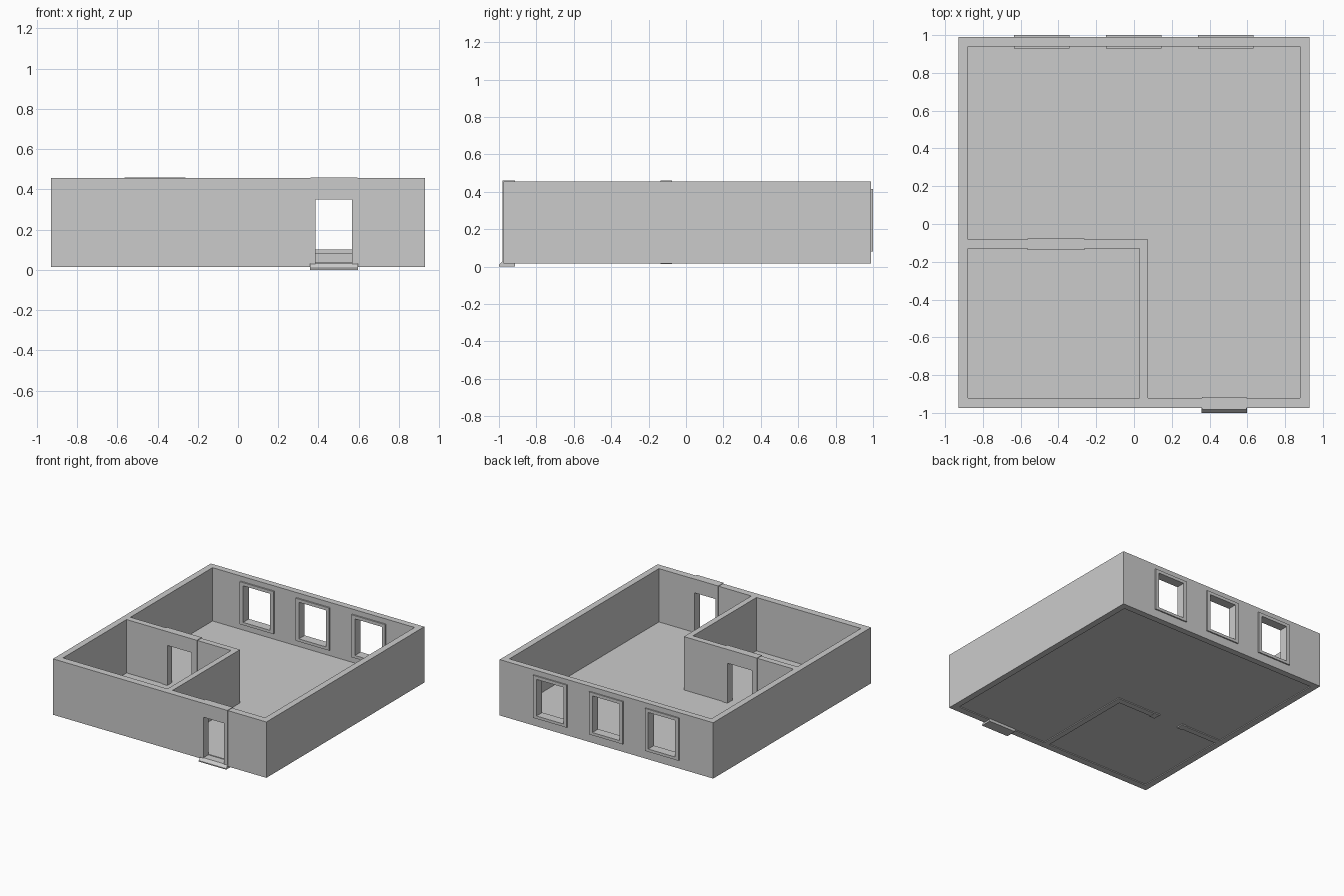
import bpy, bmesh

if "Cube" in bpy.data.objects:
    bpy.data.objects.remove(bpy.data.objects["Cube"])

def prism(name, pts, axis, lo, hi):
    """Extrude a flat outline along an axis; pts are the other two coordinates in order."""
    def place(p, h):
        c = list(p)
        c.insert("xyz".index(axis), h)
        return c
    bm = bmesh.new()
    base = bm.faces.new([bm.verts.new(place(p, lo)) for p in pts])
    ext = bmesh.ops.extrude_face_region(bm, geom=[base])
    shift = place((0, 0), hi - lo)
    bmesh.ops.translate(bm, vec=shift,
                        verts=[g for g in ext["geom"] if isinstance(g, bmesh.types.BMVert)])
    bmesh.ops.recalc_face_normals(bm, faces=bm.faces)
    me = bpy.data.meshes.new(name)
    bm.to_mesh(me)
    bm.free()
    ob = bpy.data.objects.new(name, me)
    bpy.context.collection.objects.link(ob)
    return ob

def rect(a0, a1, b0, b1):
    return [(a0, b0), (a1, b0), (a1, b1), (a0, b1)]

def box(name, x0, x1, y0, y1, z0, z1):
    return prism(name, rect(x0, x1, y0, y1), "z", z0, z1)

def cut(target, cutter):
    """Subtract a cutter, apply, and remove it."""
    cutter.hide_render = True
    m = target.modifiers.new("cut", "BOOLEAN")
    m.operation, m.solver, m.object = "DIFFERENCE", "EXACT", cutter
    bpy.context.view_layer.objects.active = target
    bpy.ops.object.modifier_apply(modifier=m.name)
    bpy.data.objects.remove(cutter)

def door_frame(name, x0, x1, ox0, ox1, y0, y1, z0):
    # full-height surround, open at the bottom
    outline = [(x0, z0), (ox0, z0), (ox0, 0.35), (ox1, 0.35), (ox1, z0),
               (x1, z0), (x1, 0.459), (x0, 0.459)]
    return prism(name, outline, "y", y0, y1)

# Walls: solid block with two rooms carved out
walls = box("walls", -0.93, 0.93, -0.975, 0.99, 0.015, 0.455)
main_room = [(-0.88, 0.94), (-0.88, -0.082), (0.075, -0.082),
             (0.075, -0.92), (0.88, -0.92), (0.88, 0.94)]
cut(walls, prism("main_room_cutter", main_room, "z", -0.1, 0.6))
cut(walls, box("small_room_cutter", -0.88, 0.03, -0.92, -0.13, -0.1, 0.6))

# Doors: clear the wall and fit the surround
doors = [("front_door_frame", 0.36, 0.595, 0.385, 0.567, -0.982, -0.915, 0.004),
         ("inner_door_frame", -0.565, -0.262, -0.52, -0.308, -0.137, -0.076, 0.013)]
for d in doors:
    cut(walls, box("door_cutter", d[1], d[2], d[5] - 0.01, d[6] + 0.01, -0.1, 0.6))
    door_frame(*d)

# Windows in the back wall
for i, cx in enumerate((-0.488, -0.002, 0.486)):
    cut(walls, box("window_cutter", cx - 0.147, cx + 0.147, 0.9, 1.1, 0.08, 0.415))
    frame = box(f"window_frame_{i + 1}", cx - 0.147, cx + 0.147, 0.928, 1.0, 0.08, 0.415)
    cut(frame, box("pane_cutter", cx - 0.117, cx + 0.117, 0.9, 1.1, 0.102, 0.39))

# Floor slab
box("floor", -0.88, 0.88, -0.92, 0.94, 0.022, 0.035)

# Sloped front door sill
prism("front_door_sill", [(-1.0, 0.0), (-0.915, 0.0), (-0.915, 0.03), (-0.98, 0.03), (-1.0, 0.008)],
      "x", 0.358, 0.597)
